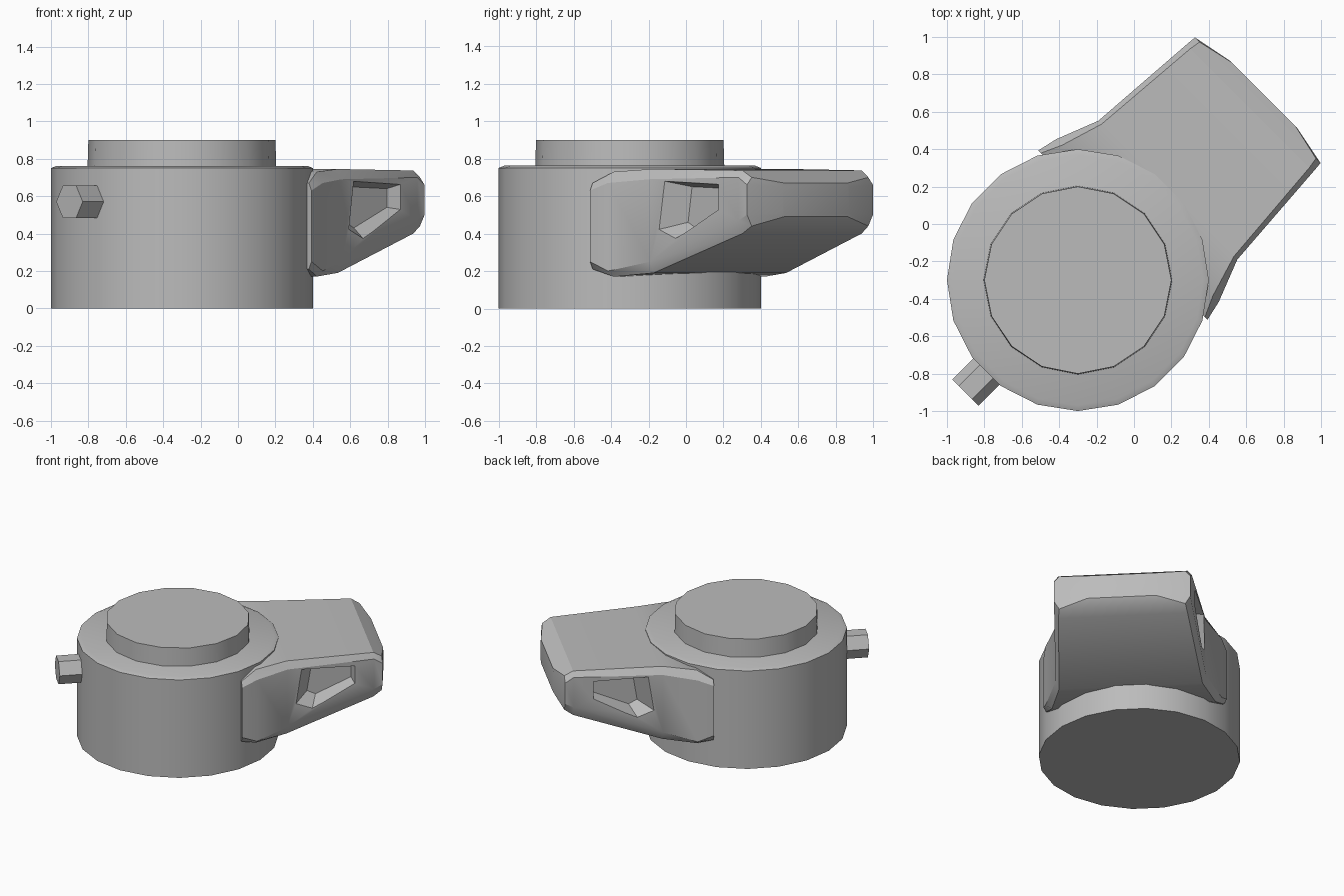
import bpy, bmesh, math

cube = bpy.data.objects.get("Cube")
if cube:
    bpy.data.objects.remove(cube, do_unlink=True)

CENTRE = (-0.3, -0.3, 0)
TURN = math.radians(45)

# One plain grey material
GREY = (0.5, 0.5, 0.5, 1)
grey = bpy.data.materials.new("plain_grey")
grey.diffuse_color = GREY
grey.use_nodes = True
grey.node_tree.nodes["Principled BSDF"].inputs["Base Color"].default_value = GREY


def loft(name, rings, turn=0.0):
    """Skin a closed solid through rings that share a point count."""
    bm = bmesh.new()
    loops = [[bm.verts.new(p) for p in ring] for ring in rings]
    n = len(loops[0])
    for a, b in zip(loops, loops[1:]):
        for i in range(n):
            j = (i + 1) % n
            bm.faces.new((a[i], a[j], b[j], b[i]))
    bm.faces.new(loops[0][::-1])
    bm.faces.new(loops[-1])
    bmesh.ops.recalc_face_normals(bm, faces=bm.faces)
    mesh = bpy.data.meshes.new(name)
    bm.to_mesh(mesh)
    bm.free()
    obj = bpy.data.objects.new(name, mesh)
    obj.location = CENTRE
    obj.rotation_euler.z = turn
    mesh.materials.append(grey)
    bpy.context.collection.objects.link(obj)
    return obj


def activate(obj):
    bpy.ops.object.select_all(action='DESELECT')
    obj.select_set(True)
    bpy.context.view_layer.objects.active = obj


def smooth(obj, angle):
    activate(obj)
    bpy.ops.object.shade_smooth_by_angle(angle=math.radians(angle))


def disc(radius, z, sides):
    steps = [2 * math.pi * i / sides for i in range(sides)]
    return [(radius * math.cos(a), radius * math.sin(a), z) for a in steps]


# Round body and raised cap
body = loft("body", [disc(0.7, 0, 20), disc(0.7, 0.75, 20), disc(0.67, 0.762, 20)])
cap = loft("cap", [disc(0.505, 0.74, 16), disc(0.5, 0.9, 16)])
smooth(body, 30)
smooth(cap, 30)

# Hexagonal peg opposite the arm
hexagon = [(0.1 * math.cos(i * math.pi / 3), 0.1 * math.sin(i * math.pi / 3)) for i in range(6)]
loft("peg", [[(x, y, 0.57 + z) for y, z in hexagon] for x in (-0.6, -0.85)], TURN)

# Arm: length, side width, side low, side high, inner width, bottom, top
sections = [
    (0.34, 0.64, 0.25, 0.63, 0.62, 0.21, 0.67),
    (0.45, 0.615, 0.20, 0.67, 0.57, 0.17, 0.73),
    (0.68, 0.525, 0.25, 0.69, 0.50, 0.19, 0.745),
    (1.30, 0.48, 0.47, 0.70, 0.45, 0.40, 0.737),
    (1.36, 0.475, 0.50, 0.66, 0.44, 0.44, 0.70),
    (1.405, 0.25, 0.51, 0.65, 0.24, 0.49, 0.67),
]


def arm_ring(u, w, low, high, inner, bottom, top):
    half = [(u, inner, bottom), (u, w, low), (u, w, high), (u, inner, top)]
    return half + [(x, -y, z) for x, y, z in reversed(half)]


arm = loft("arm", [arm_ring(*s) for s in sections], TURN)

# Tapered pocket in each side of the arm
outer = [(0.71, 0.41), (0.84, 0.35), (1.17, 0.52), (1.17, 0.68), (0.75, 0.69)]
inner = [(0.84, 0.46), (0.90, 0.43), (1.15, 0.54), (1.15, 0.64), (0.87, 0.65)]
for side in (1, -1):
    rings = [[(u, side * v, z) for u, z in pts] for v, pts in ((0.56, outer), (0.40, inner))]
    cutter = loft("pocket_cutter", rings, TURN)
    cutter.hide_render = True
    cut = arm.modifiers.new("pocket", 'BOOLEAN')
    cut.operation = 'DIFFERENCE'
    cut.solver = 'EXACT'
    cut.object = cutter
    activate(arm)
    bpy.ops.object.modifier_apply(modifier=cut.name)
    bpy.data.objects.remove(cutter, do_unlink=True)
smooth(arm, 25)
